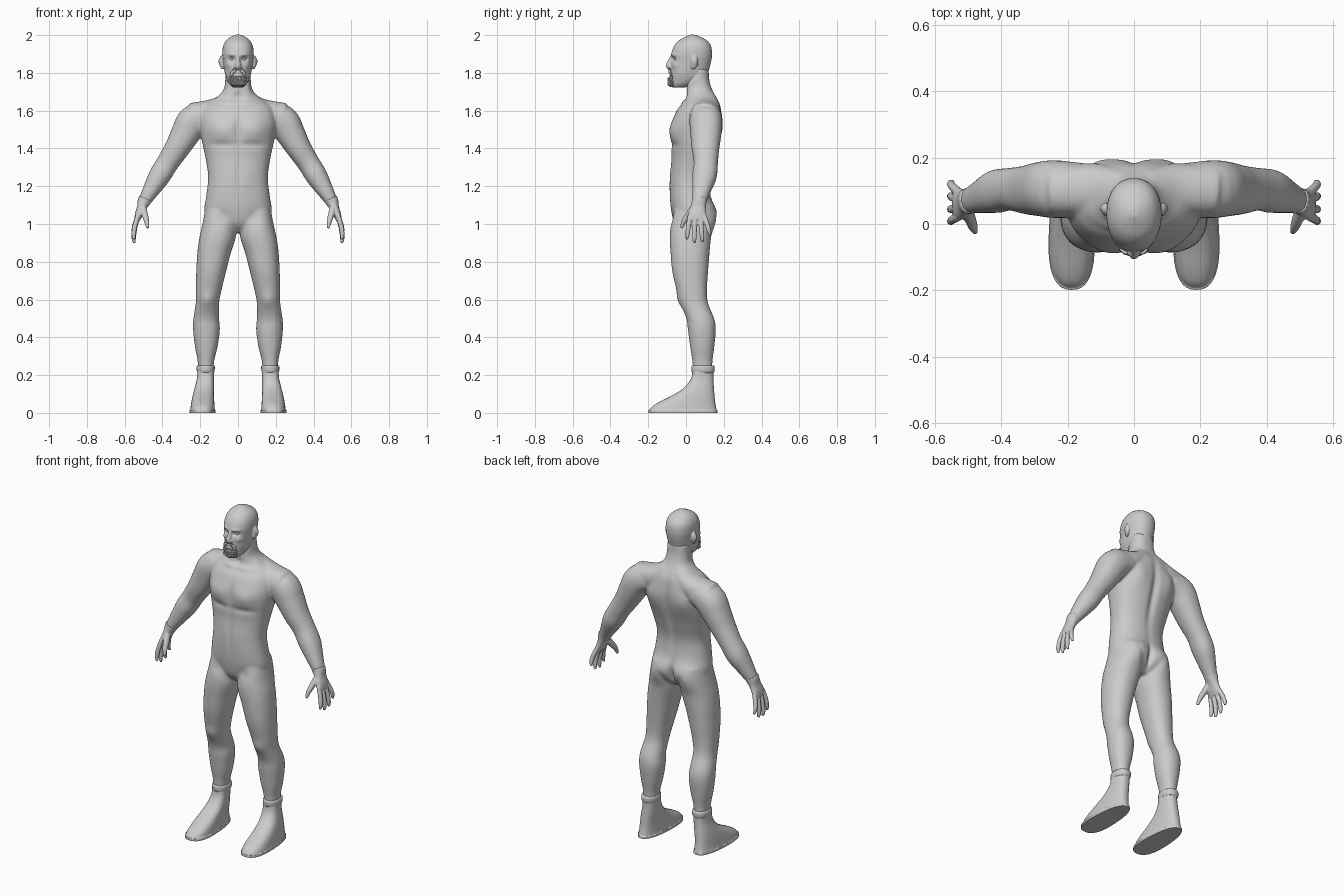
import bpy, bmesh, math, random
from mathutils import Vector

random.seed(4)


def spline(pts, steps):
    """Catmull-Rom through tuples of any length."""
    out = []
    for i in range(len(pts) - 1):
        a, b, c, d = pts[max(i - 1, 0)], pts[i], pts[i + 1], pts[min(i + 2, len(pts) - 1)]
        for k in range(steps):
            t = k / steps
            out.append(tuple(0.5 * (2 * q + (r - p) * t + (2 * p - 5 * q + 4 * r - s) * t * t
                                    + (3 * q - p - 3 * r + s) * t ** 3)
                             for p, q, r, s in zip(a, b, c, d)))
    return out + [pts[-1]]


def loft(bm, pts, side=1, seg=36, power=2.2, steps=5, flat=False, taper=0.0):
    """Closed tube through rings (x, y, z, rx, ry); side=-1 mirrors it."""
    pts = spline(pts, steps)
    rings = []
    for i, (x, y, z, rx, ry) in enumerate(pts):
        t = Vector((0, 0, 1))
        if not flat:
            t = Vector(pts[min(i + 1, len(pts) - 1)][:3]) - Vector(pts[max(i - 1, 0)][:3])
            t.normalize()
        u = Vector((0, 1, 0)).cross(t).normalized()
        v = t.cross(u)
        ring = []
        for k in range(seg):
            a = 2 * math.pi * k / seg
            c, s = math.cos(a), math.sin(a)
            c = math.copysign(abs(c) ** (2 / power), c)
            s = math.copysign(abs(s) ** (2 / power), s)
            p = Vector((x, y, z)) + u * rx * c * (1 - taper * s) + v * ry * s
            ring.append(bm.verts.new((p.x * side, p.y, p.z)))
        rings.append(ring)
    for a, b in zip(rings, rings[1:]):
        for k in range(seg):
            j = (k + 1) % seg
            bm.faces.new((a[k], a[j], b[j], b[k]))
    bm.faces.new(rings[0])
    bm.faces.new(rings[-1])


def levels(rows):
    """Horizontal rings given as (z, centre x, half width, front y, back y)."""
    return [(cx, (f + b) / 2, z, w, (b - f) / 2) for z, cx, w, f, b in rows]


def ball(bm, c, r, side=1):
    vs = bmesh.ops.create_uvsphere(bm, u_segments=24, v_segments=16, radius=1)["verts"]
    for v in vs:
        v.co = Vector(((c[0] + v.co.x * r[0]) * side, c[1] + v.co.y * r[1], c[2] + v.co.z * r[2]))


def finish(bm, name, voxel=0, smooth=0, bumps=()):
    """Make the object, fuse overlapping pieces, then push in the muscle forms."""
    bmesh.ops.recalc_face_normals(bm, faces=bm.faces)
    me = bpy.data.meshes.new(name)
    bm.to_mesh(me)
    bm.free()
    ob = bpy.data.objects.new(name, me)
    bpy.context.collection.objects.link(ob)
    if voxel:
        m = ob.modifiers.new("fuse", "REMESH")
        m.mode, m.voxel_size = "VOXEL", voxel
        m = ob.modifiers.new("relax", "SMOOTH")
        m.factor, m.iterations = 0.5, smooth
        dg = bpy.context.evaluated_depsgraph_get()
        me = bpy.data.meshes.new_from_object(ob.evaluated_get(dg))
        ob.modifiers.clear()
        ob.data = me
    for v in me.vertices:
        x, y, z = abs(v.co.x), v.co.y, v.co.z
        move = Vector()
        for c, r, d in bumps:
            e = ((x - c[0]) / r[0]) ** 2 + ((y - c[1]) / r[1]) ** 2 + ((z - c[2]) / r[2]) ** 2
            if e < 6:
                move += Vector((math.copysign(d[0], v.co.x), d[1], d[2])) * math.exp(-e)
        v.co += move
    for p in me.polygons:
        p.use_smooth = True
    return ob


# Body: torso, trapezius, arms and legs fused together
bm = bmesh.new()
loft(bm, levels([
    (0.955, 0, .07, -.02, .09), (1.0, 0, .15, -.06, .13), (1.07, 0, .178, -.078, .145),
    (1.15, 0, .168, -.085, .13), (1.25, 0, .158, -.083, .125), (1.35, 0, .172, -.076, .15),
    (1.45, 0, .193, -.08, .18), (1.53, 0, .203, -.074, .192), (1.60, 0, .19, -.05, .187),
    (1.64, 0, .16, -.018, .178), (1.67, 0, .115, .0, .162), (1.71, 0, .077, .004, .14),
    (1.76, 0, .068, .004, .124), (1.82, 0, .066, .01, .12)]), flat=True, seg=56, power=2.35)
for s in (1, -1):
    loft(bm, [(.03, .105, 1.655, .055, .06), (.12, .105, 1.605, .06, .075),
              (.24, .10, 1.57, .072, .075)], s)
    loft(bm, [(.16, .10, 1.58, .07, .08), (.235, .105, 1.545, .085, .087),
              (.28, .105, 1.475, .077, .082), (.32, .103, 1.405, .067, .074),
              (.372, .105, 1.325, .059, .064), (.415, .098, 1.255, .058, .065),
              (.46, .082, 1.18, .045, .05), (.497, .07, 1.117, .032, .037),
              (.508, .067, 1.095, .028, .034)], s)
    loft(bm, levels([
        (1.10, .09, .08, -.06, .13), (1.0, .1, .088, -.08, .14), (.93, .108, .096, -.086, .132),
        (.85, .126, .089, -.082, .125), (.75, .142, .079, -.073, .117), (.65, .155, .068, -.05, .111),
        (.58, .162, .062, -.03, .117), (.5, .168, .068, .002, .149), (.44, .167, .071, .01, .158),
        (.35, .168, .06, .022, .15), (.27, .17, .043, .034, .14), (.2, .17, .042, .036, .14)]),
        s, flat=True)
finish(bm, "body", 0.007, 10, [
    ((.095, -.08, 1.5), (.075, .06, .055), (0, -.016, 0)),      # chest
    ((.09, -.08, 1.42), (.09, .05, .02), (0, .008, 0)),
    ((0, -.09, 1.49), (.018, .05, .09), (0, .010, 0)),
    ((0, -.09, 1.27), (.012, .05, .10), (0, .005, 0)),          # abdomen
    ((.045, -.09, 1.25), (.04, .05, .09), (0, -.004, 0)),
    ((.09, -.08, 1.03), (.03, .05, .035), (0, .007, 0)),        # groin
    ((0, .18, 1.4), (.022, .07, .2), (0, -.016, 0)),            # spine
    ((.11, .19, 1.51), (.06, .06, .08), (0, .013, 0)),          # shoulder blade
    ((.085, .15, 1.05), (.065, .06, .07), (0, .026, 0)),        # buttock
    ((0, .15, 1.03), (.015, .06, .06), (0, -.022, 0)),
    ((.16, -.03, .6), (.035, .04, .04), (0, -.009, 0)),         # kneecap
    ((.055, .0, 1.73), (.02, .03, .06), (.004, -.006, 0)),      # neck cord
    ((0, -.01, 1.675), (.02, .03, .02), (0, .010, 0)),
    ((.05, -.02, 1.645), (.05, .04, .012), (0, -.006, .002)),   # collarbone
])

# Head with nose, brow and ears
bm = bmesh.new()
loft(bm, levels([
    (1.722, 0, .025, -.07, -.01), (1.74, 0, .045, -.08, .05), (1.77, 0, .061, -.082, .105),
    (1.81, 0, .072, -.081, .12), (1.86, 0, .079, -.079, .133), (1.90, 0, .083, -.078, .138),
    (1.94, 0, .079, -.064, .133), (1.97, 0, .064, -.04, .113), (1.99, 0, .04, -.006, .078),
    (2.002, 0, .012, .022, .048)]), flat=True, seg=56, power=2.2)
loft(bm, [(0, -.074, 1.885, .010, .010), (0, -.083, 1.86, .011, .014),
          (0, -.09, 1.838, .015, .016), (0, -.084, 1.822, .011, .012)], seg=20)
for s in (1, -1):
    ball(bm, (.013, -.084, 1.832), (.009, .012, .009), s)
    ball(bm, (.087, .045, 1.858), (.010, .020, .034), s)
    ball(bm, (.083, .038, 1.84), (.010, .014, .022), s)
finish(bm, "head", 0.004, 3, [
    ((.032, -.07, 1.874), (.019, .03, .012), (0, .016, 0)),     # eye socket
    ((.035, -.07, 1.897), (.028, .03, .009), (0, -.005, 0)),    # brow
    ((.05, -.06, 1.84), (.018, .03, .016), (.002, -.005, 0)),   # cheekbone
    ((.055, -.05, 1.795), (.016, .03, .022), (-.004, .005, 0)),
    ((0, -.08, 1.803), (.022, .02, .004), (0, -.006, 0)),       # lips
    ((0, -.08, 1.788), (.018, .02, .004), (0, -.006, 0)),
    ((.092, .048, 1.86), (.03, .010, .018), (-.007, 0, 0)),     # ear hollow
])

# Eyes
bm = bmesh.new()
for s in (1, -1):
    ball(bm, (.032, -.049, 1.873), (.014, .014, .011), s)
finish(bm, "eyes")

# Goatee: moustache and chin strands
bm = bmesh.new()
ball(bm, (0, -.074, 1.752), (.036, .019, .023))
for s in (1, -1):
    for i in range(7):
        j = random.uniform(-.002, .002)
        z = 1.819 - .0025 * i
        loft(bm, [(.002 + .002 * i, -.087, z, .002, .002), (.022, -.088 + j, z - .003, .0045, .004),
                  (.037, -.079, z - .018, .0045, .004), (.042 + j, -.075, z - .045, .001, .001)],
             s, seg=6, steps=3)
    for row in range(4):
        for i in range(7):
            x = .003 + .0062 * i + random.uniform(-.002, .002)
            z = 1.780 - .010 * row + .1 * x
            y = -.088 + 9 * x * x
            loft(bm, [(x, y + .004, z, .002, .002),
                      (x * .95 + random.uniform(-.003, .003), y - .007, z - .011, .0042, .004),
                      (x * .85, y - .004 + .004 * row, z - .025, .001, .001)],
                 s, seg=6, steps=3)
finish(bm, "goatee")

# Hands
fingers = [(.022, .004, .918), (.047, .044, .898), (.073, .088, .904), (.096, .128, .938)]
for s, name in ((1, "left_hand"), (-1, "right_hand")):
    bm = bmesh.new()
    loft(bm, [(.491, .071, 1.132, .037, .041), (.499, .069, 1.115, .034, .039),
              (.511, .064, 1.085, .025, .041), (.525, .06, 1.05, .021, .048),
              (.535, .059, 1.02, .015, .045)], s, seg=28)
    for y0, y1, z1 in fingers:
        ym = y0 * .5 + y1 * .5
        loft(bm, [(.529, y0, 1.045, .013, .013), (.546, ym, 1.045 * .55 + z1 * .45, .013, .0125),
                  (.552, y1 * .8 + y0 * .2, z1 + .025, .0115, .011), (.548, y1, z1, .006, .006)],
             s, seg=14)
    loft(bm, [(.507, .05, 1.095, .018, .02), (.495, .02, 1.055, .017, .019),
              (.484, -.01, 1.015, .0135, .014), (.478, -.025, .978, .007, .007)], s, seg=14)
    finish(bm, name, 0.004, 3)

# Boots with sole and rolled collar
for s, name in ((1, "left_boot"), (-1, "right_boot")):
    bm = bmesh.new()
    loft(bm, levels([
        (0, .188, .068, -.198, .166), (.014, .188, .068, -.198, .166),
        (.016, .188, .064, -.193, .162), (.035, .187, .062, -.178, .158),
        (.06, .186, .059, -.138, .154), (.09, .184, .055, -.078, .151),
        (.13, .179, .05, -.013, .148), (.18, .173, .044, .026, .145),
        (.222, .171, .043, .034, .145)]),
        s, seg=40, power=2.5, steps=3, flat=True, taper=.14)
    loft(bm, levels([
        (.212, .171, .042, .034, .146), (.222, .171, .047, .029, .151),
        (.244, .171, .048, .028, .152), (.251, .171, .044, .032, .148)]),
        s, seg=40, steps=3, flat=True)
    boot = finish(bm, name)
    bpy.context.view_layer.objects.active = boot
    boot.select_set(True)
    bpy.ops.object.shade_smooth_by_angle(angle=math.radians(50))
    boot.select_set(False)
